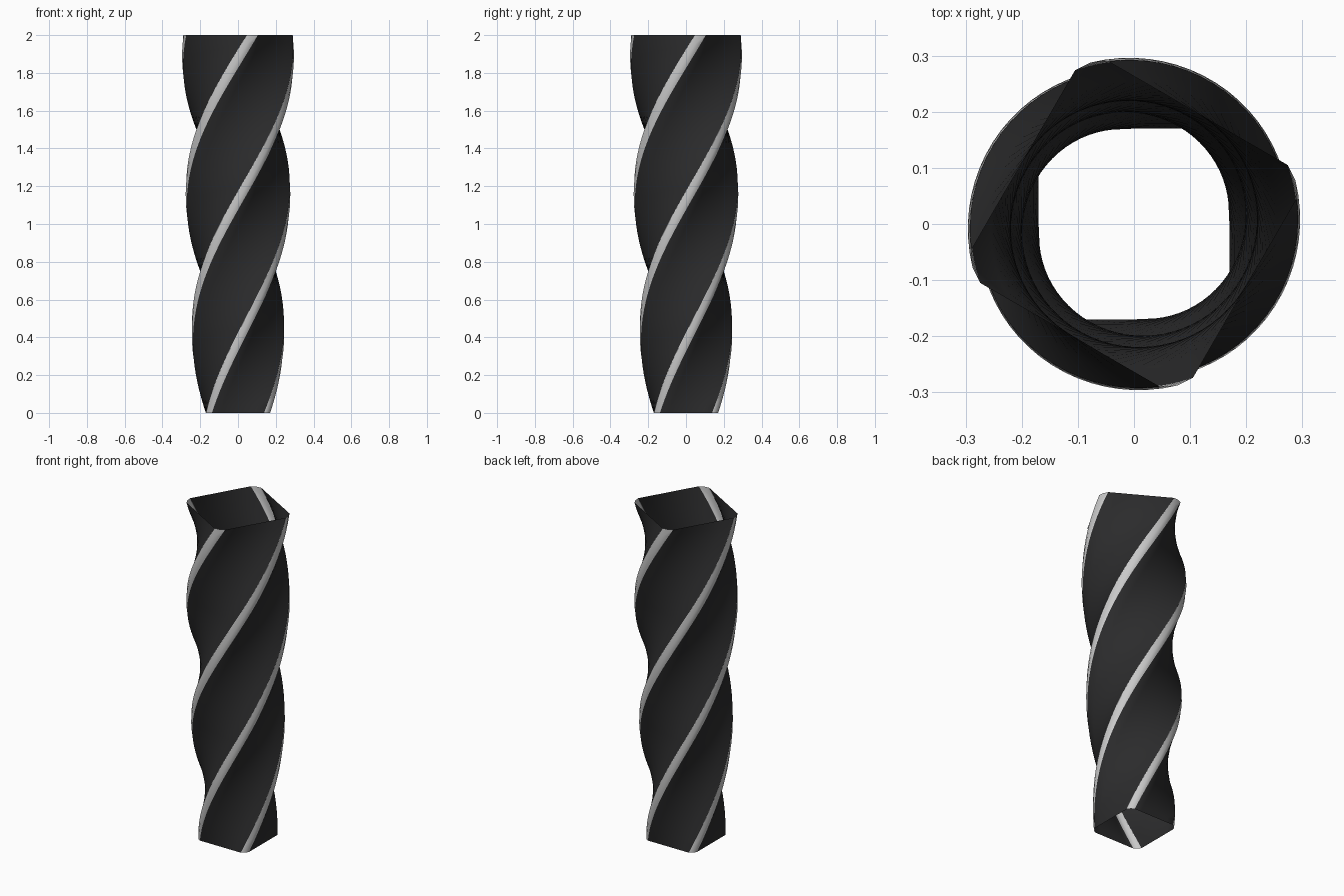
import bpy, bmesh, math

if "Cube" in bpy.data.objects:
    bpy.data.objects.remove(bpy.data.objects["Cube"])

LEVELS = 48      # rings along the height
PANEL = 6        # columns across each flat side
HEIGHT, TWIST = 2.0, math.radians(240)


def material(name, rgb):
    m = bpy.data.materials.new(name)
    m.diffuse_color = (*rgb, 1)
    m.use_nodes = True
    m.node_tree.nodes["Principled BSDF"].inputs["Base Color"].default_value = m.diffuse_color
    return m


# Unit cross-section: a square with rounded corners, flagged per span
section = []   # (x, y, span_is_stripe)
flat = 0.81
for q in range(4):
    c, s = math.cos(q * math.pi / 2), math.sin(q * math.pi / 2)
    pts = [(1, -flat + 2 * flat * i / PANEL, False) for i in range(PANEL)]
    pts.append((1, flat, True))
    mid = 1.307 / math.sqrt(2)
    pts.append((mid, mid, True))
    section += [(c * x - s * y, s * x + c * y, f) for x, y, f in pts]


def half_width(z):
    return 0.17 + 0.047 * z - 0.009 * z * z


# Twisted, widening open tube
bm = bmesh.new()
rings = []
for k in range(LEVELS + 1):
    t = k / LEVELS
    z = HEIGHT * t
    h, a = half_width(z), TWIST * t
    c, s = math.cos(a), math.sin(a)
    rings.append([bm.verts.new((h * (c * x - s * y), h * (s * x + c * y), z))
                  for x, y, _ in section])
n = len(section)
for lo, hi in zip(rings, rings[1:]):
    for i in range(n):
        j = (i + 1) % n
        f = bm.faces.new((lo[i], lo[j], hi[j], hi[i]))
        f.smooth = True
        f.material_index = 1 if section[i][2] else 0   # pale corner stripes

mesh = bpy.data.meshes.new("twisted_tube")
bm.to_mesh(mesh)
bm.free()
mesh.materials.append(material("charcoal", (0.024, 0.024, 0.025)))
mesh.materials.append(material("pale grey", (0.58, 0.58, 0.58)))
tube = bpy.data.objects.new("twisted_tube", mesh)
bpy.context.collection.objects.link(tube)
bpy.context.view_layer.objects.active = tube
tube.select_set(True)
bpy.ops.object.shade_smooth_by_angle(angle=math.radians(35))
